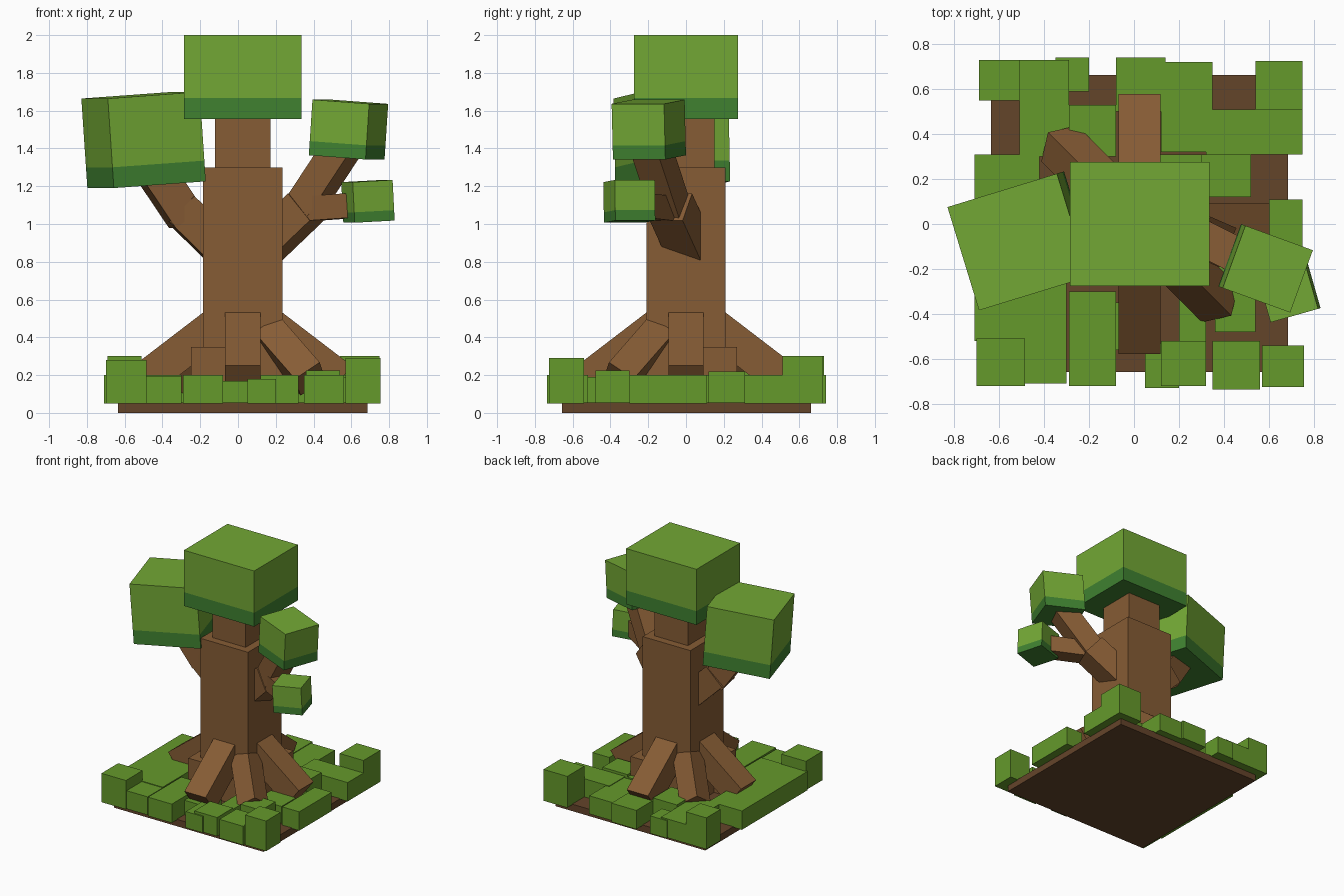
import bpy, bmesh, math
from mathutils import Vector, Matrix, Euler

if "Cube" in bpy.data.objects:
    bpy.data.objects.remove(bpy.data.objects["Cube"])

CX = 0.025  # trunk axis


def material(name, rgb):
    m = bpy.data.materials.new(name)
    m.diffuse_color = (*rgb, 1)
    m.use_nodes = True
    m.node_tree.nodes["Principled BSDF"].inputs["Base Color"].default_value = m.diffuse_color
    return m


WOOD = material("wood", (0.24, 0.107, 0.035))
SOIL = material("soil", (0.127, 0.058, 0.023))
LEAF = material("leaf", (0.17, 0.39, 0.035))
SHADE = material("leaf_shade", (0.05, 0.22, 0.03))
GRASS = material("grass", (0.13, 0.32, 0.024))


def block(name, size, matrix, mats, band=0):
    """Cuboid; with band > 0 the bottom strip gets the second material."""
    bm = bmesh.new()
    bmesh.ops.create_cube(bm, size=1)
    bmesh.ops.scale(bm, vec=size, verts=bm.verts)
    if band:
        cut = -size[2] / 2 + band
        bmesh.ops.bisect_plane(bm, geom=bm.verts[:] + bm.edges[:] + bm.faces[:],
                               plane_co=(0, 0, cut), plane_no=(0, 0, 1))
        for f in bm.faces:
            f.material_index = int(f.calc_center_median().z < cut)
    me = bpy.data.meshes.new(name)
    bm.to_mesh(me)
    bm.free()
    for m in mats:
        me.materials.append(m)
    ob = bpy.data.objects.new(name, me)
    ob.matrix_world = matrix
    bpy.context.collection.objects.link(ob)


def slab(name, x0, x1, y0, y1, z0, z1, mat):
    block(name, (x1 - x0, y1 - y0, z1 - z0),
          Matrix.Translation(((x0 + x1) / 2, (y0 + y1) / 2, (z0 + z1) / 2)), [mat])


def limb(name, p, q, width, roll=0):
    """Square bar from p to q."""
    p, q = Vector(p), Vector(q)
    rot = (q - p).to_track_quat('Z', 'Y').to_matrix().to_4x4()
    block(name, (width, width, (q - p).length),
          Matrix.Translation((p + q) / 2) @ rot @ Matrix.Rotation(math.radians(roll), 4, 'Z'), [WOOD])


def crown(name, centre, size, rot, band):
    e = Euler([math.radians(a) for a in rot]).to_matrix().to_4x4()
    block(name, size, Matrix.Translation(centre) @ e, [LEAF, SHADE], band)


# Ground and trunk
slab("soil_base", -0.635, 0.685, -0.657, 0.663, 0, 0.055, SOIL)
slab("trunk_lower", -0.185, 0.235, -0.21, 0.21, 0.05, 1.30, WOOD)
slab("trunk_upper", -0.122, 0.173, -0.15, 0.15, 1.29, 1.57, WOOD)

# Four straight roots, two ridged diagonal roots, two corner stubs
for i in range(4):
    a = i * math.pi / 2
    c, s = math.cos(a), math.sin(a)
    limb(f"root_{i}", (CX + 0.115 * c, 0.115 * s, 0.486), (CX + 0.52 * c, 0.52 * s, 0.176), 0.187)
for s, n in ((1, "front"), (-1, "back")):
    d = s * math.sqrt(0.5)
    limb(f"diagonal_root_{n}", (CX + 0.2 * d, -0.2 * d, 0.427), (CX + 0.505 * d, -0.505 * d, 0.18), 0.16, 45)
    x, y = CX - s * 0.185, -s * 0.18
    slab(f"root_stub_{n}", x - 0.09, x + 0.09, y - 0.09, y + 0.09, 0.05, 0.35, WOOD)

# Branches
limb("left_branch_inner", (-0.08, 0.02, 0.86), (-0.305, 0.0, 1.08), 0.19)
limb("left_branch_outer", (-0.275, 0.0, 1.03), (-0.47, -0.04, 1.32), 0.18)
limb("right_branch_inner", (0.13, 0.02, 0.87), (0.36, -0.08, 1.09), 0.19)
limb("right_branch_outer", (0.32, -0.07, 1.05), (0.55, -0.185, 1.40), 0.16)
limb("right_twig", (0.36, -0.10, 1.08), (0.64, -0.27, 1.10), 0.13)

# Leaf crowns
crown("top_crown", (CX, 0, 1.778), (0.62, 0.55, 0.444), (0, 0, 0), 0.11)
crown("left_crown", (-0.50, -0.075, 1.445), (0.51, 0.48, 0.475), (0, -4, 17), 0.11)
crown("right_crown", (0.585, -0.197, 1.50), (0.32, 0.295, 0.295), (0, 4, -20), 0.075)
crown("low_crown", (0.688, -0.30, 1.12), (0.22, 0.22, 0.215), (0, -3, 16), 0.055)

# Grass blocks: x0, x1, y0, y1, top (percent of a unit)
TUFTS = [
    (-69, -51, 55, 73, 30), (-51, -29, 30, 73, 20), (-35, -20, 59, 74, 19),
    (-8, 14, 50, 74, 20), (12, 35, 32, 72, 19.5), (54, 75, 51, 72.5, 30),
    (32, 75, 31, 51, 20), (-29, -8, 30, 53, 22), (-71, -42, 0, 31, 20),
    (30, 52, 12, 31, 22), (10, 32, 10, 31, 20), (60, 75, -30, 11, 20),
    (-71, -30, -52, 0, 20), (-70, -48.5, -72, -51, 28), (-49, -30, -71, -30, 19.5),
    (-29, -8, -72, -30, 20), (5, 20, -73, -53, 18), (12, 32, -72, -52, 20),
    (35, 56, -73.5, -52, 20), (57, 75.5, -72.5, -54, 29), (36, 54, -48, -30, 22.5),
    (20, 32, -52, -29, 19), (-10, 10, -56, -35, 17), (36, 58, -28, -10, 19),
]
for i, t in enumerate(TUFTS):
    x0, x1, y0, y1, top = (v / 100 for v in t)
    slab(f"grass_{i:02d}", x0, x1, y0, y1, 0.05, top, GRASS)
